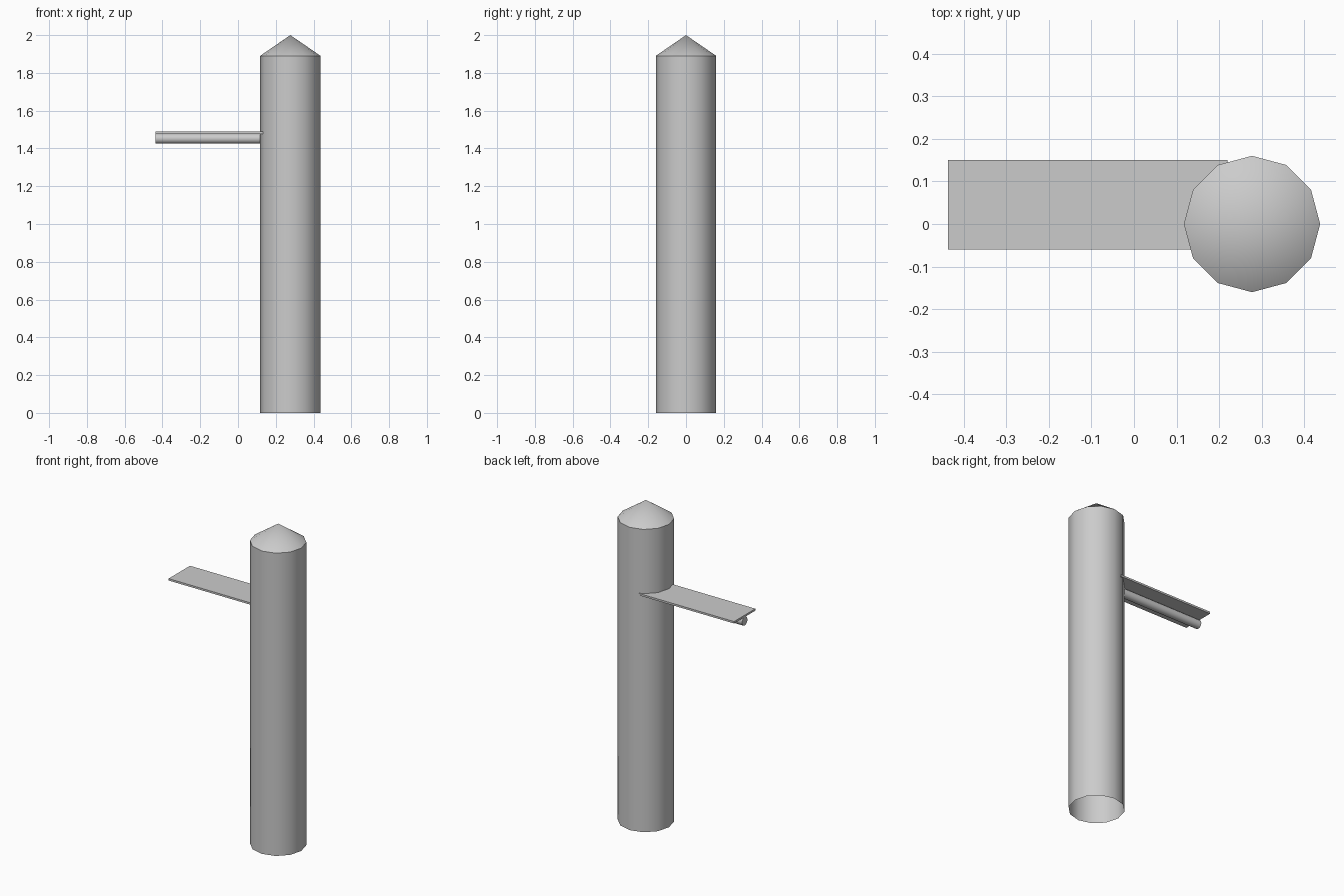
import bpy, bmesh, math
from mathutils import Matrix, Vector

if "Cube" in bpy.data.objects:
    bpy.data.objects.remove(bpy.data.objects["Cube"])

grey = bpy.data.materials.new("plain grey")
grey.diffuse_color = (0.6, 0.6, 0.6, 1)
grey.use_nodes = True
grey.node_tree.nodes["Principled BSDF"].inputs["Base Color"].default_value = grey.diffuse_color


def finish(bm, name, smooth=True):
    bmesh.ops.recalc_face_normals(bm, faces=bm.faces)
    mesh = bpy.data.meshes.new(name)
    bm.to_mesh(mesh)
    bm.free()
    mesh.materials.append(grey)
    ob = bpy.data.objects.new(name, mesh)
    bpy.context.collection.objects.link(ob)
    if smooth:
        bpy.ops.object.select_all(action='DESELECT')
        ob.select_set(True)
        bpy.context.view_layer.objects.active = ob
        bpy.ops.object.shade_smooth_by_angle(angle=math.radians(35))
    return ob


# Post: open-bottomed twelve-sided tube with a pointed cap
POST_X, POST_R, SIDES = 0.277, 0.16, 12
bm = bmesh.new()
rings = []
for z in (0.0, 1.89):
    rings.append([bm.verts.new((POST_X + POST_R * math.cos(math.tau * i / SIDES),
                                POST_R * math.sin(math.tau * i / SIDES), z))
                  for i in range(SIDES)])
tip = bm.verts.new((POST_X, 0, 2.0))
for i in range(SIDES):
    j = (i + 1) % SIDES
    bm.faces.new((rings[0][i], rings[0][j], rings[1][j], rings[1][i]))
    bm.faces.new((rings[1][i], rings[1][j], tip))
finish(bm, "post")

# Arm: flat plate running into the post
X0, X1 = -0.437, 0.22
bm = bmesh.new()
bmesh.ops.create_cube(bm, size=1, matrix=Matrix.Translation(((X0 + X1) / 2, 0.045, 1.483))
                      @ Matrix.Diagonal((X1 - X0, 0.21, 0.012, 1)))
finish(bm, "arm_plate", smooth=False)

# Round bar under the middle of the plate
bm = bmesh.new()
bmesh.ops.create_cone(bm, cap_ends=True, segments=12, radius1=0.027, radius2=0.027,
                      depth=X1 - X0,
                      matrix=Matrix.Translation(((X0 + X1) / 2, 0.045, 1.452))
                      @ Matrix.Rotation(math.pi / 2, 4, 'Y'))
finish(bm, "arm_bar")
